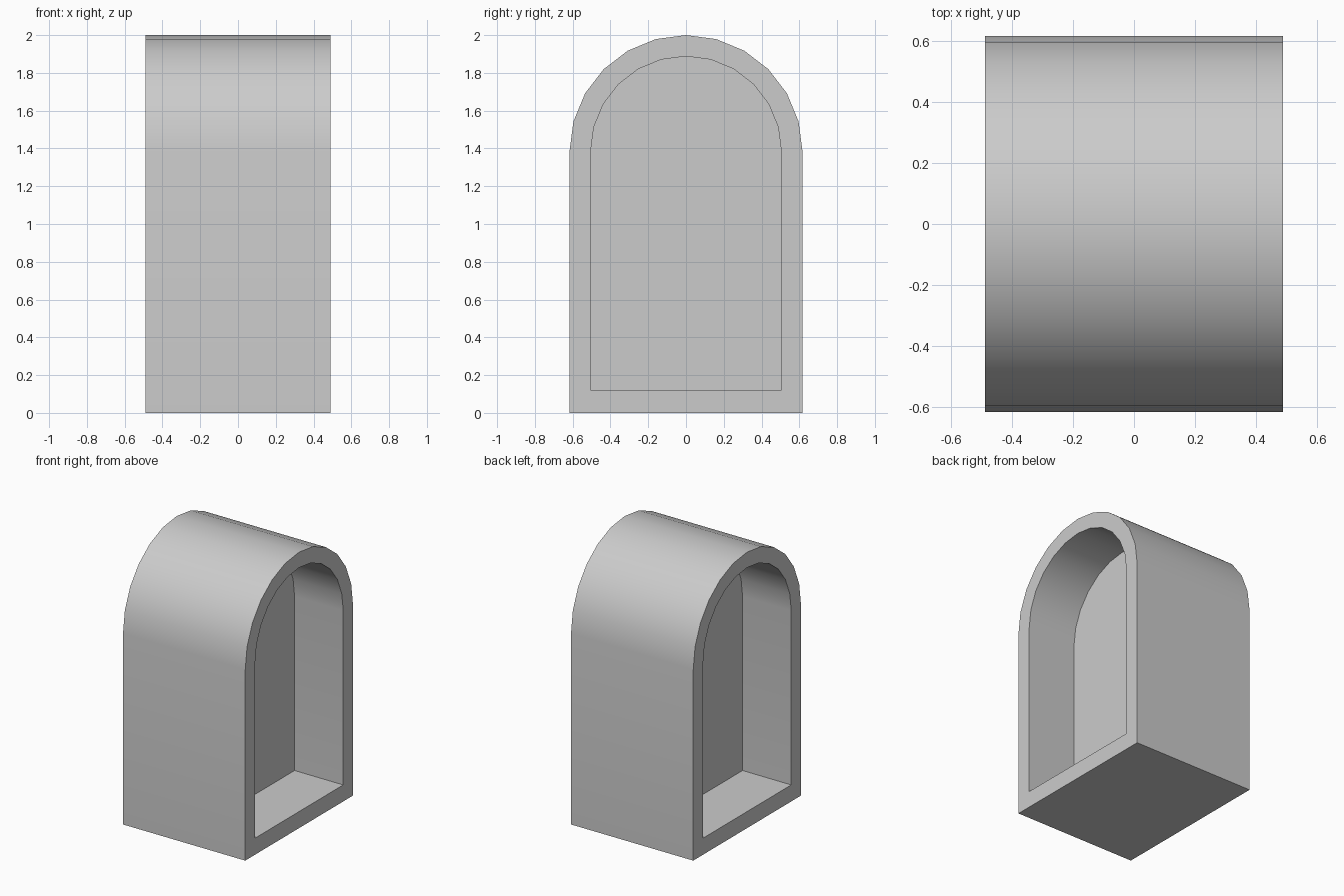
import bpy, bmesh, math

if "Cube" in bpy.data.objects:
    bpy.data.objects.remove(bpy.data.objects["Cube"])

HALF_X, PANEL_X = 0.49, 0.10   # half depth of the body, face of the middle wall
SPRING = 1.383                 # height where the arch begins


def arch(radius, base, steps=12):
    """Upright arch outline as (y, z) points."""
    pts = [(-radius, base), (radius, base)]
    for i in range(steps + 1):
        a = math.pi * i / steps
        pts.append((radius * math.cos(a), SPRING + radius * math.sin(a)))
    return pts


outer = arch(0.617, 0.0)
inner = arch(0.505, 0.12)

# Loops run from one recessed wall, over the outside, to the opposite recess
sections = [(-PANEL_X, inner), (-HALF_X, inner), (-HALF_X, outer),
            (HALF_X, outer), (HALF_X, inner), (PANEL_X, inner)]

bm = bmesh.new()
loops = [[bm.verts.new((x, y, z)) for y, z in prof] for x, prof in sections]
for a, b in zip(loops, loops[1:]):
    n = len(a)
    for i in range(n):
        j = (i + 1) % n
        bm.faces.new((a[i], a[j], b[j], b[i]))

# Recessed walls
bm.faces.new(loops[0])
bm.faces.new(loops[-1])
bmesh.ops.recalc_face_normals(bm, faces=bm.faces[:])

mesh = bpy.data.meshes.new("arched_niche_body")
bm.to_mesh(mesh)
bm.free()
body = bpy.data.objects.new("arched_niche_body", mesh)
bpy.context.collection.objects.link(body)

# Smooth vault, crisp rims
bpy.context.view_layer.objects.active = body
body.select_set(True)
bpy.ops.object.shade_smooth_by_angle(angle=math.radians(30))
